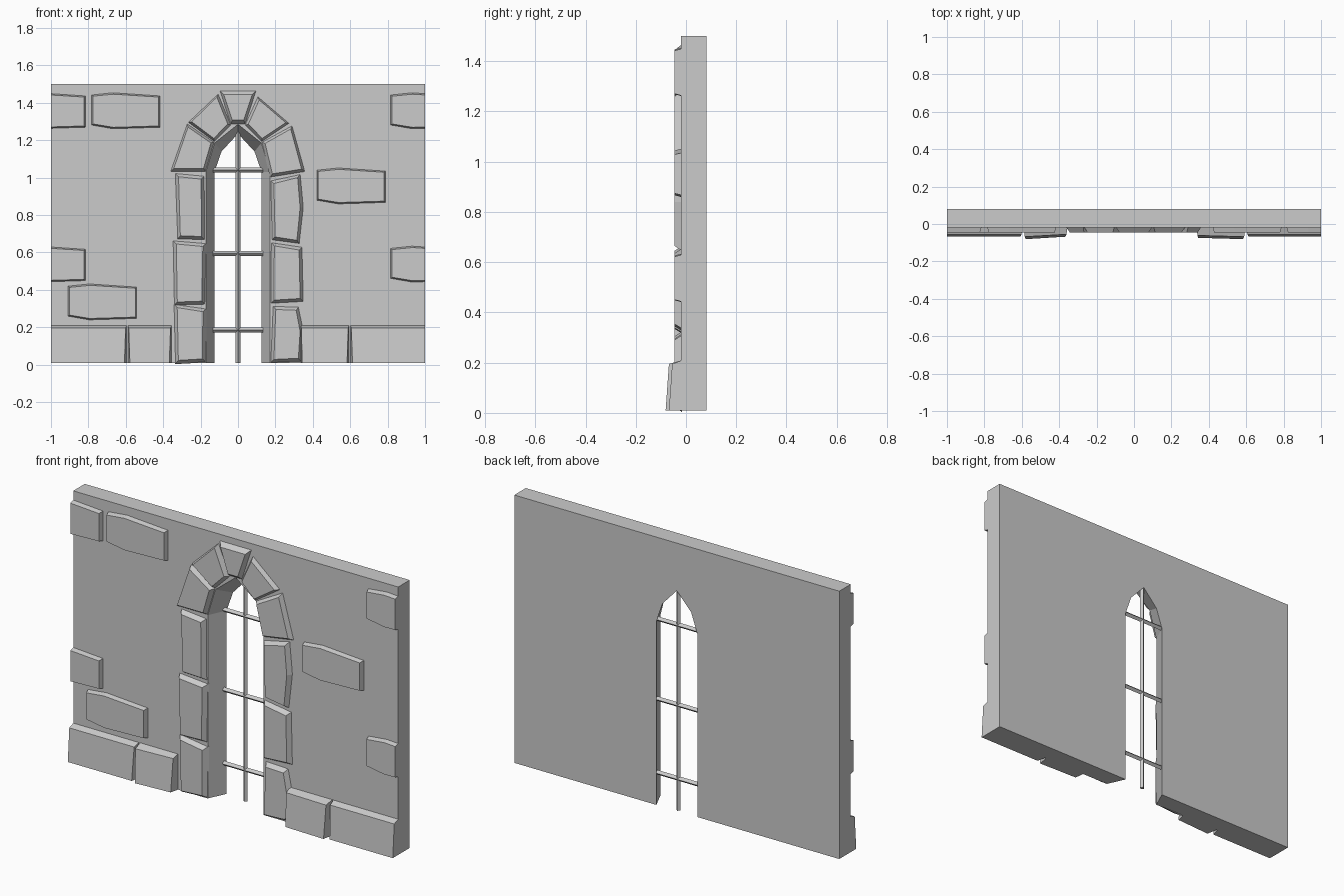
import bpy, bmesh
from mathutils import Vector

if "Cube" in bpy.data.objects:
    bpy.data.objects.remove(bpy.data.objects["Cube"])

WALL_F, WALL_B, STONE_F = -0.02, 0.081, -0.046


def loft(name, back, front, clip=None):
    """Solid between two matching rings of 3D points, optionally cut at an x limit."""
    bm = bmesh.new()
    a = [bm.verts.new(p) for p in back]
    b = [bm.verts.new(p) for p in front]
    n = len(a)
    bm.faces.new(a)
    bm.faces.new(b[::-1])
    for i in range(n):
        j = (i + 1) % n
        bm.faces.new((a[i], b[i], b[j], a[j]))
    if clip:
        geom = bm.verts[:] + bm.edges[:] + bm.faces[:]
        bmesh.ops.bisect_plane(bm, geom=geom, plane_co=(clip, 0, 0),
                               plane_no=(clip, 0, 0), clear_outer=True)
        bmesh.ops.holes_fill(bm, edges=[e for e in bm.edges if e.is_boundary])
    bmesh.ops.recalc_face_normals(bm, faces=bm.faces[:])
    me = bpy.data.meshes.new(name)
    bm.to_mesh(me)
    bm.free()
    ob = bpy.data.objects.new(name, me)
    bpy.context.collection.objects.link(ob)
    return ob


def stone(name, pts, inset, clip=None):
    """Outline on the wall with a smaller front face."""
    xs, zs = [p[0] for p in pts], [p[1] for p in pts]
    cx, cz = (min(xs) + max(xs)) / 2, (min(zs) + max(zs)) / 2
    sx = 1 - inset / ((max(xs) - min(xs)) / 2)
    sz = 1 - inset / ((max(zs) - min(zs)) / 2)
    front = [(cx + (x - cx) * sx, STONE_F, cz + (z - cz) * sz) for x, z in pts]
    return loft(name, [(x, WALL_F + 0.005, z) for x, z in pts], front, clip)


# Wall with a splayed, pointed window opening
def wall_ring(y, half):
    right = half[::-1]
    arch = [(-x, z) for x, z in half] + right[1:]
    outline = [(-1, 0.01)] + arch + [(1, 0.01), (1, 1.5), (-1, 1.5)]
    return [(x, y, z) for x, z in outline]


loft("wall",
     wall_ring(WALL_B, [(0.126, 0.01), (0.126, 1.03), (0.088, 1.14), (0, 1.235)]),
     wall_ring(WALL_F, [(0.172, 0.01), (0.172, 1.03), (0.125, 1.185), (0, 1.285)]))

# Stones framing the window, then the keystone
frame = {
    "left_jamb_low": [(-.337, .003), (-.17, .012), (-.168, .30), (-.345, .325)],
    "left_jamb_mid": [(-.343, .315), (-.175, .32), (-.168, .65), (-.35, .665)],
    "left_jamb_top": [(-.325, .67), (-.175, .665), (-.178, 1.01), (-.338, 1.025)],
    "left_arch_low": [(-.363, 1.03), (-.172, 1.03), (-.125, 1.19), (-.272, 1.29)],
    "left_arch_high": [(-.268, 1.295), (-.125, 1.19), (-.035, 1.28), (-.105, 1.45)],
    "right_jamb_low": [(.172, .008), (.34, .015), (.352, .18), (.325, .31), (.185, .315)],
    "right_jamb_mid": [(.172, .325), (.352, .335), (.345, .63), (.175, .655)],
    "right_jamb_top": [(.18, .665), (.33, .645), (.352, .84), (.335, 1.02), (.172, .985)],
    "right_arch_low": [(.172, 1.0), (.36, 1.03), (.29, 1.28), (.125, 1.19)],
    "right_arch_high": [(.125, 1.19), (.275, 1.29), (.105, 1.435), (.035, 1.28)],
}
for name, pts in frame.items():
    stone(name, pts, 0.02)
stone("keystone", [(-.04, 1.283), (.04, 1.283), (.1, 1.468), (-.1, 1.468)], 0.024)

# Raised bricks; those on the ends are cut flush with the wall
BRICK = [(0, .02), (.115, 0), (.37, .008), (.37, .178), (.115, .195), (0, .183)]
bricks = [(-.785, 1.26, None), (-.91, .238, None), (.42, .858, None)]
for z in (1.26, .44):
    bricks += [(-1.185, z, -1), (.815, z, 1)]
for i, (x0, z0, clip) in enumerate(bricks):
    stone(f"brick_{i + 1}", [(x0 + x, z0 + z) for x, z in BRICK], 0.009, clip)

# Sloping plinth stones: x range, front depth at each end, side taper at each end
plinth = [(-1, -.595, -.068, -.068, 0, .012), (-.59, -.355, -.081, -.068, .012, .012),
          (.335, .595, -.074, -.081, .008, .012), (.6, 1, -.068, -.068, .012, 0)]
for i, (x0, x1, y0, y1, t0, t1) in enumerate(plinth):
    back = [(x0, WALL_F + .005, .01), (x1, WALL_F + .005, .01),
            (x1, WALL_F + .005, .21), (x0, WALL_F + .005, .21)]
    front = [(x0 + t0, y0, .01), (x1 - t1, y1, .01),
             (x1 - t1 * .5, y1 + .013, .195), (x0 + t0 * .5, y0 + .013, .195)]
    loft(f"plinth_stone_{i + 1}", back, front)


# Diamond-section window bars
def bar(name, a, b, r=0.013):
    a, b = Vector(a), Vector(b)
    u = (b - a).normalized().cross(Vector((0, 1, 0)))
    v = Vector((0, 1, 0))
    offs = [u * r, v * r, -u * r, -v * r]
    loft(name, [a + o for o in offs], [b + o for o in offs])


BAR_Y = 0.066
bar("upright_bar", (0, BAR_Y, .01), (0, BAR_Y, 1.25))
for i, z in enumerate((.185, .595, 1.04)):
    bar(f"cross_bar_{i + 1}", (-.133, BAR_Y, z), (.133, BAR_Y, z))
